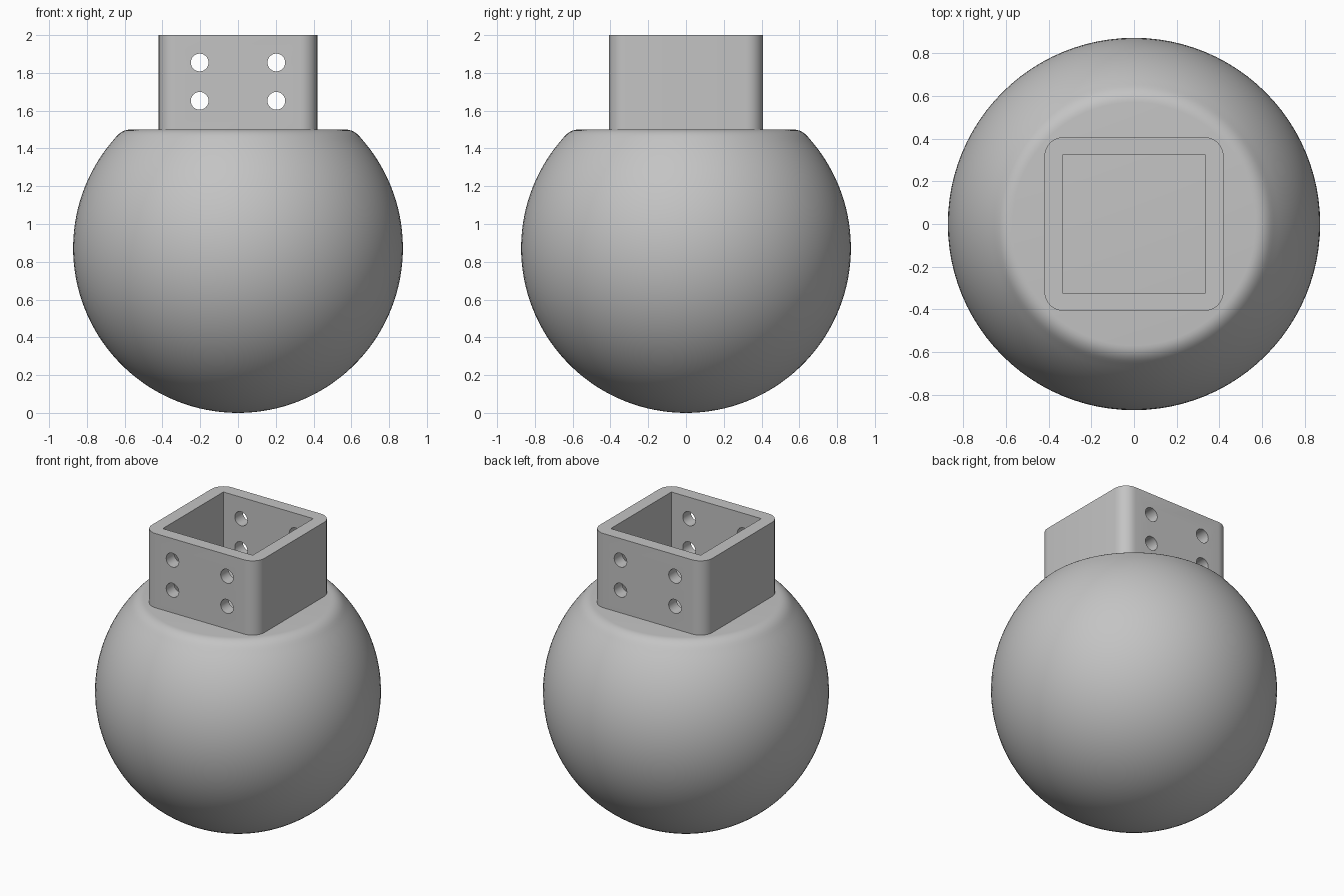
import bpy
import bmesh
import math
from mathutils import Matrix, Vector

if "Cube" in bpy.data.objects:
    bpy.data.objects.remove(bpy.data.objects["Cube"], do_unlink=True)

grey = bpy.data.materials.new("plain grey")
grey.use_nodes = True
grey.diffuse_color = (0.55, 0.55, 0.55, 1)
grey.node_tree.nodes["Principled BSDF"].inputs["Base Color"].default_value = grey.diffuse_color


def make_object(name, bm):
    bmesh.ops.recalc_face_normals(bm, faces=bm.faces)
    mesh = bpy.data.meshes.new(name)
    bm.to_mesh(mesh)
    bm.free()
    mesh.materials.append(grey)
    obj = bpy.data.objects.new(name, mesh)
    bpy.context.collection.objects.link(obj)
    return obj


def box(name, size, z, corner=0):
    bm = bmesh.new()
    bmesh.ops.create_cube(bm, size=1, matrix=Matrix.Translation((0, 0, z)) @ Matrix.Diagonal((*size, 1)))
    if corner:
        uprights = [e for e in bm.edges if abs(e.verts[0].co.z - e.verts[1].co.z) > 0.1]
        bmesh.ops.bevel(bm, geom=uprights, offset=corner, segments=8, profile=0.5, affect='EDGES')
    return make_object(name, bm)


def activate(obj):
    bpy.ops.object.select_all(action='DESELECT')
    obj.select_set(True)
    bpy.context.view_layer.objects.active = obj


def cut(obj, cutter):
    cutter.hide_render = True
    mod = obj.modifiers.new("cut", 'BOOLEAN')
    mod.operation = 'DIFFERENCE'
    mod.solver = 'EXACT'
    mod.object = cutter
    activate(obj)
    bpy.ops.object.modifier_apply(modifier=mod.name)
    bpy.data.objects.remove(cutter, do_unlink=True)


# Ball: a turned profile with a flat top and a softened rim
RADIUS, TOP = 0.873, 1.5
bm = bmesh.new()
rim_angle = math.asin((1.45 - RADIUS) / RADIUS)
points = []
for i in range(49):
    a = -math.pi / 2 + (rim_angle + math.pi / 2) * i / 48
    points.append(Vector((RADIUS * math.cos(a), 0, RADIUS + RADIUS * math.sin(a))))
points[0].x = 0
end, corner, flat = points[-1].copy(), Vector((0.618, 0, TOP)), Vector((0.57, 0, TOP))
for i in range(1, 7):
    t = i / 6
    points.append(end * (1 - t) ** 2 + corner * 2 * t * (1 - t) + flat * t * t)
points.append(Vector((0, 0, TOP)))
verts = [bm.verts.new(p) for p in points]
edges = [bm.edges.new(pair) for pair in zip(verts, verts[1:])]
bmesh.ops.spin(bm, geom=verts + edges, cent=(0, 0, 0), axis=(0, 0, 1),
               angle=2 * math.pi, steps=96, use_duplicate=False)
bmesh.ops.remove_doubles(bm, verts=bm.verts, dist=0.0001)
ball = make_object("ball", bm)

# Square socket with rounded outer corners, open at the top
socket = box("socket", (0.84, 0.815, 0.55), 1.725, corner=0.09)
cut(socket, box("socket_cavity", (0.67, 0.645, 0.8), 1.725))

# Four bolt holes through the front and back walls
for x in (-0.203, 0.203):
    for z in (1.652, 1.855):
        bm = bmesh.new()
        bmesh.ops.create_cone(bm, cap_ends=True, segments=32, radius1=0.047, radius2=0.047, depth=1.2,
                              matrix=Matrix.Translation((x, 0, z)) @ Matrix.Rotation(math.pi / 2, 4, 'X'))
        cut(socket, make_object("bolt_hole", bm))

for obj in (ball, socket):
    activate(obj)
    bpy.ops.object.shade_smooth_by_angle(angle=math.radians(35))
